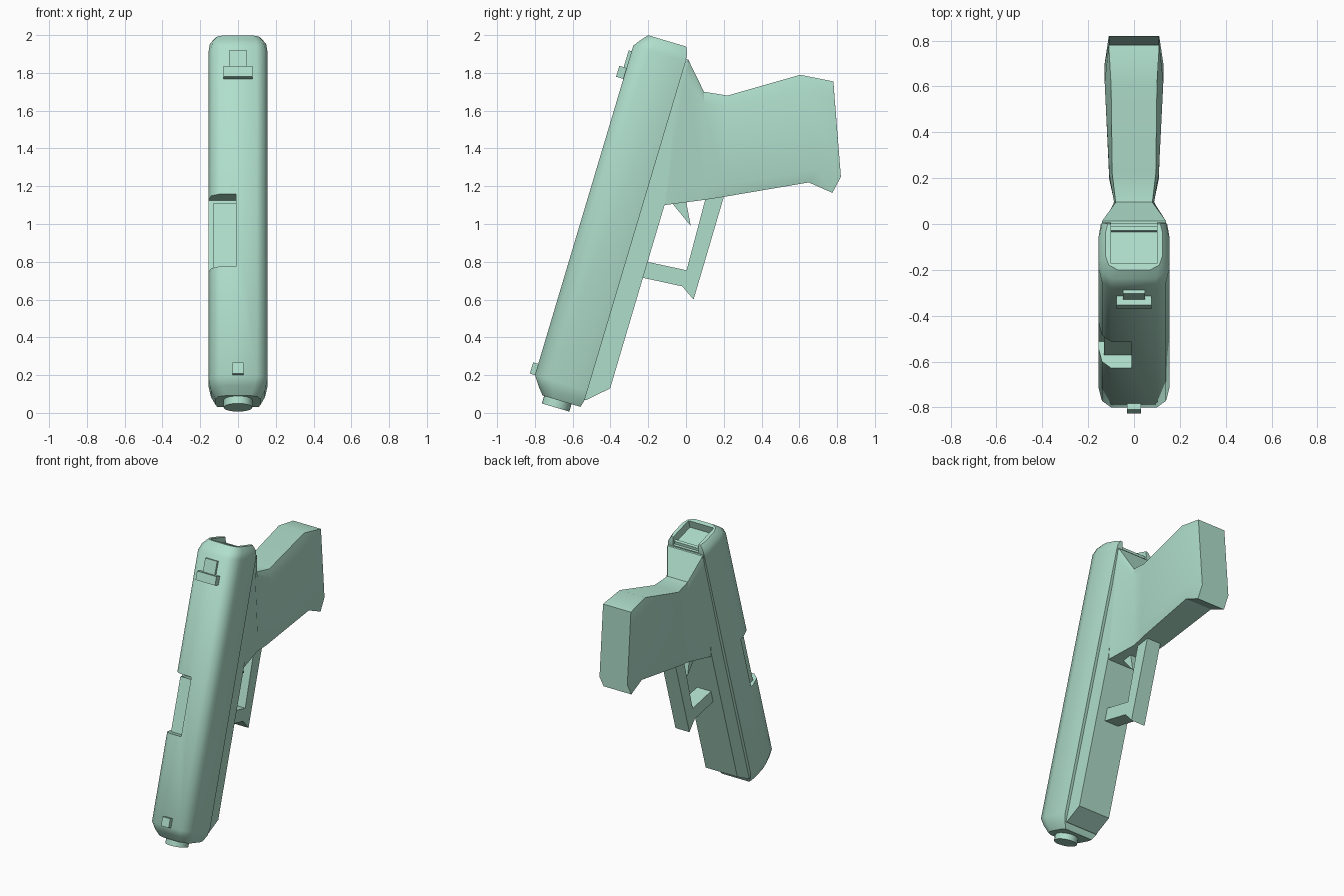
import bpy, bmesh, math
from mathutils import Vector, Matrix

if "Cube" in bpy.data.objects:
    bpy.data.objects.remove(bpy.data.objects["Cube"])

mint = bpy.data.materials.new("pale mint")
mint.diffuse_color = (0.43, 0.73, 0.60, 1)
mint.use_nodes = True
mint.node_tree.nodes["Principled BSDF"].inputs["Base Color"].default_value = mint.diffuse_color


def tilt(x, t, s):
    """Slide frame: t = depth below the slide top, s = distance from the muzzle end."""
    return Vector((x, -0.80 + 0.286 * s + 0.958 * t, 0.20 + 0.958 * s - 0.286 * t))


def finish(name, bm, angle=None):
    bmesh.ops.recalc_face_normals(bm, faces=bm.faces)
    me = bpy.data.meshes.new(name)
    bm.to_mesh(me)
    bm.free()
    me.materials.append(mint)
    ob = bpy.data.objects.new(name, me)
    bpy.context.collection.objects.link(ob)
    if angle:
        smooth(ob, angle)
    return ob


def smooth(ob, angle):
    bpy.ops.object.select_all(action='DESELECT')
    ob.select_set(True)
    bpy.context.view_layer.objects.active = ob
    bpy.ops.object.shade_smooth_by_angle(angle=math.radians(angle))


def loft(name, rings, angle=None):
    """Skin closed rings of equal length and cap both ends."""
    bm = bmesh.new()
    vs = [[bm.verts.new(p) for p in r] for r in rings]
    n = len(vs[0])
    for a, b in zip(vs, vs[1:]):
        for i in range(n):
            j = (i + 1) % n
            bm.faces.new((a[i], a[j], b[j], b[i]))
    bm.faces.new(vs[0])
    bm.faces.new(vs[-1])
    return finish(name, bm, angle)


def box(name, x0, x1, t0, t1, s0, s1):
    corners = ((x0, t0), (x1, t0), (x1, t1), (x0, t1))
    return loft(name, [[tilt(x, t, s) for x, t in corners] for s in (s0, s1)])


def plate(name, outline, w):
    """Side outline in (y, z) given thickness 2w."""
    return loft(name, [[Vector((x, y, z)) for y, z in outline] for x in (-w, w)])


def cut(ob, cutter):
    m = ob.modifiers.new("cut", 'BOOLEAN')
    m.operation, m.solver, m.object = 'DIFFERENCE', 'EXACT', cutter
    bpy.context.view_layer.objects.active = ob
    bpy.ops.object.modifier_apply(modifier=m.name)
    bpy.data.objects.remove(cutter)


# Slide: rounded section with chamfered ends
half = [(0.10, 0.0), (0.14, 0.03), (0.155, 0.09), (0.155, 0.23), (0.145, 0.29)]
section = half + [(-x, t) for x, t in reversed(half)]


def slide_ring(s, dx, top, bottom):
    r = []
    for x, t in section:
        t2 = top + t * (bottom - top) / 0.29
        r.append(tilt(x - math.copysign(dx, x), t2, s))
    return r


slide = loft("slide", [slide_ring(-0.092, 0.035, 0.07, 0.28), slide_ring(-0.05, 0.012, 0.035, 0.29),
                       slide_ring(0.0, 0.0, 0.0, 0.29), slide_ring(1.82, 0.0, 0.0, 0.29),
                       slide_ring(1.862, 0.006, 0.03, 0.285), slide_ring(1.896, 0.03, 0.06, 0.27)])
cut(slide, box("port_cutter", -0.3, -0.01, -0.1, 0.12, 0.60, 1.00))
cut(slide, box("rear_cutter", -0.10, 0.10, 0.09, 0.40, 1.84, 2.0))
smooth(slide, 40)

# Chamber block inside the ejection port
box("chamber_block", -0.13, -0.005, 0.06, 0.2, 0.59, 0.97)

# Barrel tip
bm = bmesh.new()
bmesh.ops.create_cone(bm, cap_ends=True, segments=20, radius1=0.076, radius2=0.076, depth=0.14)
axis = Vector((0, 0.286, 0.958))
rot = Vector((0, 0, 1)).rotation_difference(axis).to_matrix().to_4x4()
bm.transform(Matrix.Translation(tilt(0, 0.154, -0.063)) @ rot)
finish("barrel", bm, 40)

# Sights
box("rear_sight_bar", -0.077, 0.077, -0.04, 0.02, 1.637, 1.697)
box("rear_sight_block", -0.047, 0.047, -0.016, 0.02, 1.69, 1.79)
box("front_sight", -0.03, 0.03, -0.028, 0.02, 0.0, 0.062)

# Lower frame under the slide, slanted at the front
side = [(0.25, -0.06), (0.30, -0.048), (0.402, 0.047), (0.40, 1.08), (0.27, 1.86), (0.25, 1.86)]
loft("lower_frame", [[tilt(x, t, s) for t, s in side] for x in (-0.125, 0.125)])

# Grip: each station is back, upper side, lower side, front as (y, z, half width)
stations = [
    [(-0.04, 1.88, 0.125), (-0.06, 1.80, 0.125), (-0.22, 1.20, 0.125), (-0.24, 1.10, 0.125)],
    [(0.012, 1.87, 0.14), (0.0, 1.78, 0.135), (-0.09, 1.20, 0.125), (-0.115, 1.10, 0.12)],
    [(0.095, 1.70, 0.08), (0.095, 1.64, 0.087), (0.10, 1.20, 0.087), (0.10, 1.128, 0.08)],
    [(0.22, 1.68, 0.095), (0.215, 1.62, 0.108), (0.195, 1.21, 0.108), (0.19, 1.142, 0.09)],
    [(0.605, 1.79, 0.10), (0.62, 1.70, 0.128), (0.70, 1.29, 0.128), (0.65, 1.22, 0.105)],
    [(0.78, 1.755, 0.11), (0.785, 1.69, 0.11), (0.82, 1.25, 0.11), (0.775, 1.165, 0.11)],
]
loft("grip", [[Vector((w, y, z)) for y, z, w in st] + [Vector((-w, y, z)) for y, z, w in reversed(st)]
              for st in stations], 32)

# Trigger guard and trigger
plate("trigger_guard", [(-0.26, 0.722), (-0.02, 0.67), (0.04, 0.60), (0.205, 1.16), (0.11, 1.16),
                        (0.003, 0.755), (-0.23, 0.805)], 0.055)
plate("trigger", [(-0.09, 1.13), (0.025, 0.99), (-0.003, 1.14)], 0.03)
